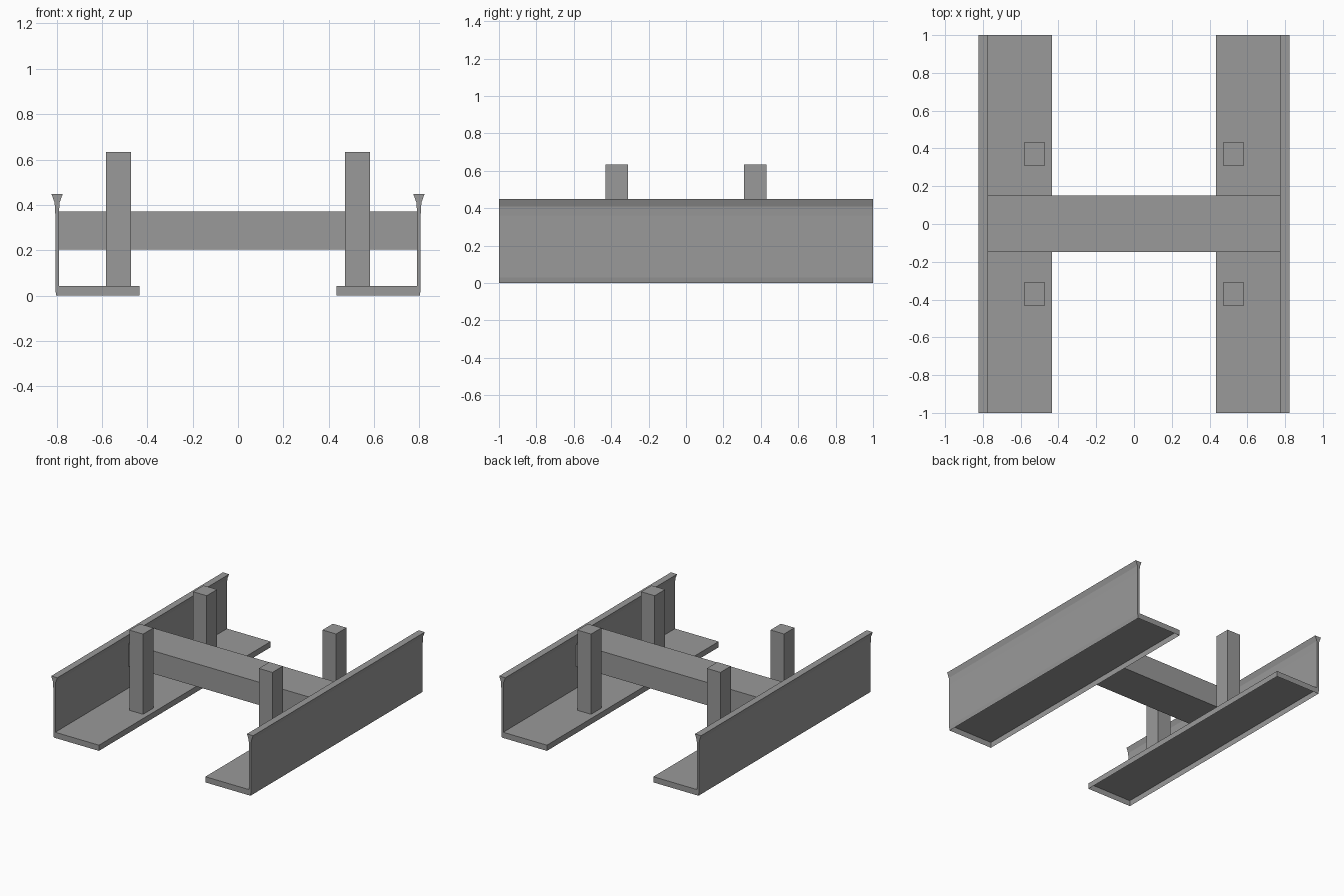
import bpy
import bmesh

default = bpy.data.objects.get("Cube")
if default:
    bpy.data.objects.remove(default, do_unlink=True)

# One plain grey for the whole frame
grey = bpy.data.materials.new("plain_grey")
grey.use_nodes = True
GREY = (0.32, 0.32, 0.32, 1)
grey.diffuse_color = GREY
grey.node_tree.nodes["Principled BSDF"].inputs["Base Color"].default_value = GREY


def finish(name, bm):
    mesh = bpy.data.meshes.new(name)
    bm.to_mesh(mesh)
    bm.free()
    mesh.materials.append(grey)
    obj = bpy.data.objects.new(name, mesh)
    bpy.context.collection.objects.link(obj)
    return obj


def box(name, low, high, open_bottom=False):
    bm = bmesh.new()
    bmesh.ops.create_cube(bm, size=1)
    for v in bm.verts:
        v.co = [high[i] if v.co[i] > 0 else low[i] for i in range(3)]
    if open_bottom:
        bm.normal_update()
        under = [f for f in bm.faces if f.normal.z < -0.5]
        bmesh.ops.delete(bm, geom=under, context="FACES_ONLY")
    return finish(name, bm)


def extrude_profile(name, points):
    # Closed x-z outline swept along the full length
    bm = bmesh.new()
    face = bm.faces.new([bm.verts.new((x, -1, z)) for x, z in points])
    swept = bmesh.ops.extrude_face_region(bm, geom=[face], use_keep_orig=True)
    for v in swept["geom"]:
        if isinstance(v, bmesh.types.BMVert):
            v.co.y = 1
    bmesh.ops.recalc_face_normals(bm, faces=bm.faces)
    return finish(name, bm)


FLOOR_TOP = 0.042

# Side wall outline: tapered foot, thin web and flared top lip
wall = [(0.802, 0), (0.806, 0.03), (0.806, 0.36), (0.809, 0.41), (0.823, 0.448),
        (0.773, 0.448), (0.787, 0.41), (0.79, 0.36), (0.79, FLOOR_TOP),
        (0.802, FLOOR_TOP)]

for side, s in (("left", 1), ("right", -1)):
    extrude_profile(side + "_side_wall", [(s * x, z) for x, z in wall])

    # Hollow floor tray, open underneath
    xs = sorted((s * 0.434, s * 0.802))
    box(side + "_floor", (xs[0], -1, 0), (xs[1], 1, FLOOR_TOP), open_bottom=True)

    # Upright posts
    xs = sorted((s * 0.472, s * 0.583))
    for end, e in (("front", -1), ("back", 1)):
        ys = sorted((e * 0.31, e * 0.431))
        box(f"{end}_{side}_post", (xs[0], ys[0], FLOOR_TOP), (xs[1], ys[1], 0.633))

# Cross beam joining the two side walls
box("cross_beam", (-0.79, -0.147, 0.202), (0.79, 0.15, 0.37))
